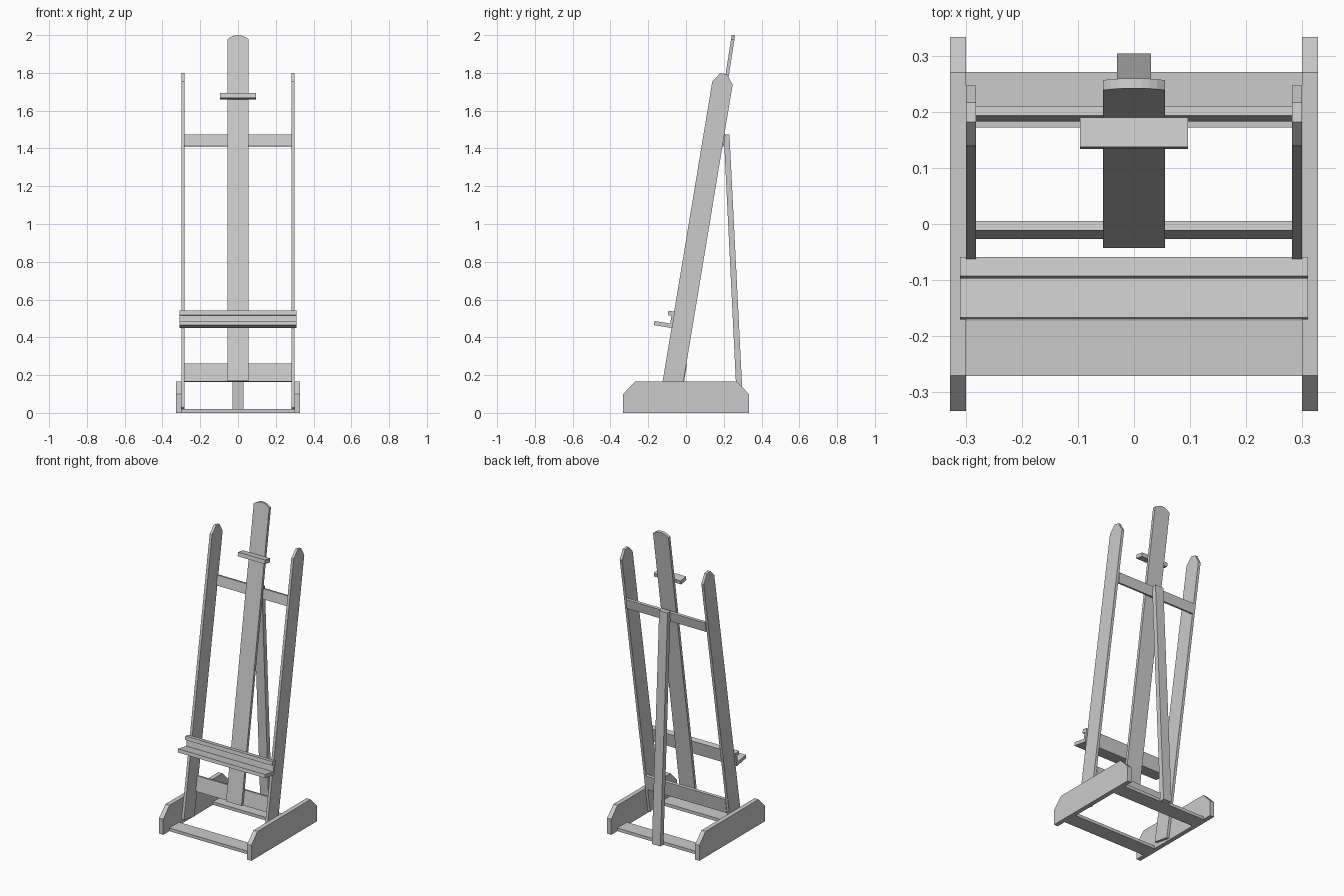
import bpy, bmesh
from math import sin, cos, radians, sqrt
from mathutils import Vector

if "Cube" in bpy.data.objects:
    bpy.data.objects.remove(bpy.data.objects["Cube"])

LEAN = radians(9.4)


def prism(name, pts, offset):
    """Extrude a flat polygon of 3D points along an offset vector."""
    bm = bmesh.new()
    face = bm.faces.new([bm.verts.new(p) for p in pts])
    ext = bmesh.ops.extrude_face_region(bm, geom=[face])
    verts = [g for g in ext["geom"] if isinstance(g, bmesh.types.BMVert)]
    bmesh.ops.translate(bm, verts=verts, vec=Vector(offset))
    bmesh.ops.recalc_face_normals(bm, faces=bm.faces[:])
    me = bpy.data.meshes.new(name)
    bm.to_mesh(me)
    bm.free()
    ob = bpy.data.objects.new(name, me)
    bpy.context.collection.objects.link(ob)
    return ob


def side_profile(name, yz, x0, x1):
    return prism(name, [(x0, y, z) for y, z in yz], (x1 - x0, 0, 0))


def leaned(origin, uw, angle=LEAN):
    """Local (depth, height) points to world (y, z), tilted backwards."""
    return [(origin[0] + u * cos(angle) + w * sin(angle),
             origin[1] - u * sin(angle) + w * cos(angle)) for u, w in uw]


def rect(u0, u1, w0, w1):
    return [(u0, w0), (u1, w0), (u1, w1), (u0, w1)]


# Base runners and leaning uprights, left and right
runner = [(-.333, 0), (.333, 0), (.333, .1), (.27, .165), (-.27, .165), (-.333, .1)]
upright = [(0, -.139), (.109, -.139), (.109, 1.612), (.07, 1.662), (.035, 1.662), (0, 1.612)]
for s, side in ((-1, "left"), (1, "right")):
    side_profile("base_runner_" + side, runner, s * .299, s * .328)
    side_profile("upright_" + side, leaned((-.124, .165), upright), s * .282, s * .299)

# Flat floor bars joining the runners
for s, end in ((-1, "front"), (1, "back")):
    y0, y1 = sorted((s * .172, s * .271))
    side_profile("floor_bar_" + end, rect(y0, y1, 0, .02), -.299, .299)

# Crossbars between the uprights
side_profile("lower_crossbar", leaned((-.027, .167), rect(0, .017, 0, .095)), -.282, .282)
side_profile("upper_crossbar", leaned((.183, 1.412), rect(0, .016, 0, .063)), -.282, .282)

# Central mast with rounded top
A = radians(8.85)
length, half, sag = 1.83 / cos(A), .055, .022
R = (half ** 2 + sag ** 2) / (2 * sag)
outline = [(-half, 0), (half, 0)]
for i in range(9):
    x = half * (1 - i / 4)
    outline.append((x, length - R + sqrt(R * R - x * x)))
prism("mast", [(x, -.043 + w * sin(A), .17 + w * cos(A)) for x, w in outline],
      (0, .018 * cos(A), -.018 * sin(A)))

# Rear support leg
side_profile("rear_leg", [(.272, 0), (.304, .002), (.230, 1.475), (.2, 1.474)], -.03, .03)

# Canvas tray: shelf, backing plate and upper ledge
tray = (-.0735, .457)
for name, r in (("tray_shelf", rect(-.097, .002, -.008, .014)),
                ("tray_back", rect(-.013, .002, .014, .056)),
                ("tray_ledge", rect(-.033, .002, .056, .08))):
    side_profile(name, leaned(tray, r), -.31, .31)

# Upper canvas clamp on the mast
side_profile("top_clamp", leaned((.1375, 1.693), rect(0, .053, -.025, 0)), -.096, .096)
